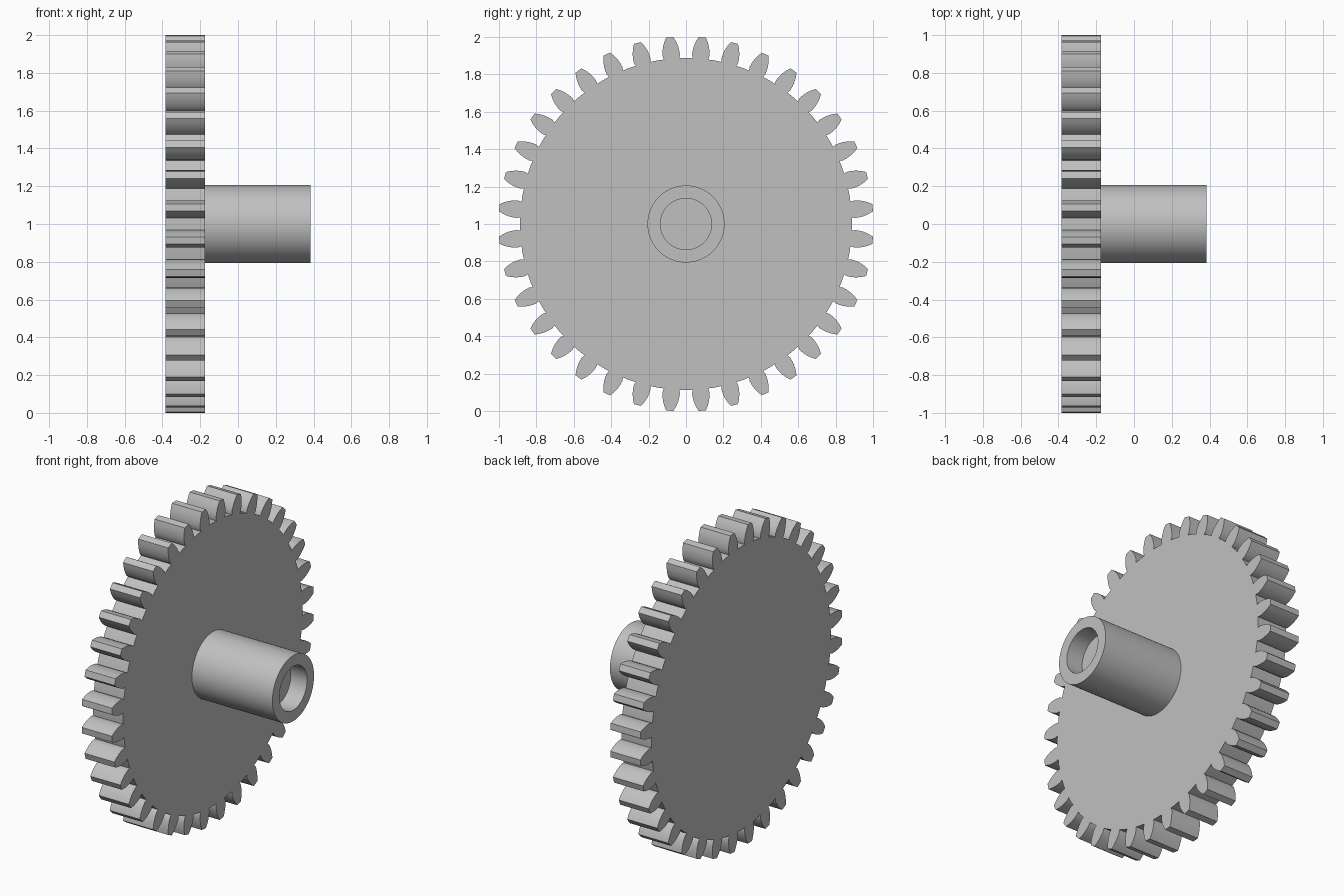
import bpy, bmesh
from math import sin, cos, radians, pi
from mathutils import Matrix, Vector

cube = bpy.data.objects.get("Cube")
if cube:
    bpy.data.objects.remove(cube, do_unlink=True)

TEETH = 36
BACK, FRONT, END = -0.383, -0.175, 0.383      # stations along the axle (x)
HUB_R, BORE_R, BORE_FLOOR = 0.206, 0.137, 0.27

grey = bpy.data.materials.new("plain grey")
grey.use_nodes = True
colour = (0.53, 0.53, 0.53, 1)
grey.diffuse_color = colour
grey.node_tree.nodes["Principled BSDF"].inputs["Base Color"].default_value = colour


def finish(name, bm):
    """Turn a bmesh into a shaded object centred on the axle."""
    bmesh.ops.recalc_face_normals(bm, faces=bm.faces)
    mesh = bpy.data.meshes.new(name)
    bm.to_mesh(mesh)
    bm.free()
    mesh.materials.append(grey)
    obj = bpy.data.objects.new(name, mesh)
    obj.location.z = 1
    bpy.context.collection.objects.link(obj)
    bpy.ops.object.select_all(action='DESELECT')
    obj.select_set(True)
    bpy.context.view_layer.objects.active = obj
    bpy.ops.object.shade_smooth_by_angle(angle=radians(30))
    return obj


# Gear wheel: half tooth flank as (radius, half angle in degrees), mirrored and repeated
flank = [(0.887, 2.65), (0.905, 2.95), (0.928, 2.78),
         (0.95, 2.48), (0.977, 1.9), (1.002, 1.13)]
tooth = [(r, -a) for r, a in flank] + [(r, a) for r, a in reversed(flank)]
tooth.append((0.888, 5))                      # middle of the root gap

bm = bmesh.new()
outline = []
for i in range(TEETH):
    for r, a in tooth:
        t = radians((i + 0.5) * 360 / TEETH + a)
        outline.append(bm.verts.new((BACK, r * cos(t), r * sin(t))))
disc = bm.faces.new(outline)
side = bmesh.ops.extrude_face_region(bm, geom=[disc], use_keep_orig=True)
moved = [v for v in side["geom"] if isinstance(v, bmesh.types.BMVert)]
bmesh.ops.translate(bm, verts=moved, vec=(FRONT - BACK, 0, 0))
finish("gear_wheel", bm)

# Hub: lathed sleeve with a shallow blind bore
bm = bmesh.new()
profile = [(FRONT, HUB_R), (END, HUB_R), (END, BORE_R),
           (BORE_FLOOR, BORE_R), (BORE_FLOOR, 0)]
pts = [bm.verts.new((x, 0, r)) for x, r in profile]
edges = [bm.edges.new(pair) for pair in zip(pts, pts[1:])]
bmesh.ops.spin(bm, geom=pts + edges, cent=(0, 0, 0), axis=(1, 0, 0),
               angle=2 * pi, steps=72, use_merge=False)
bmesh.ops.remove_doubles(bm, verts=bm.verts, dist=0.0005)
hub = finish("hub", bm)

# Make sure the open sleeve's normals face outwards
mesh = hub.data
outer = max(mesh.polygons, key=lambda p: Vector(p.center[1:]).length)
if Vector(outer.normal[1:]).dot(Vector(outer.center[1:])) < 0:
    mesh.flip_normals()
